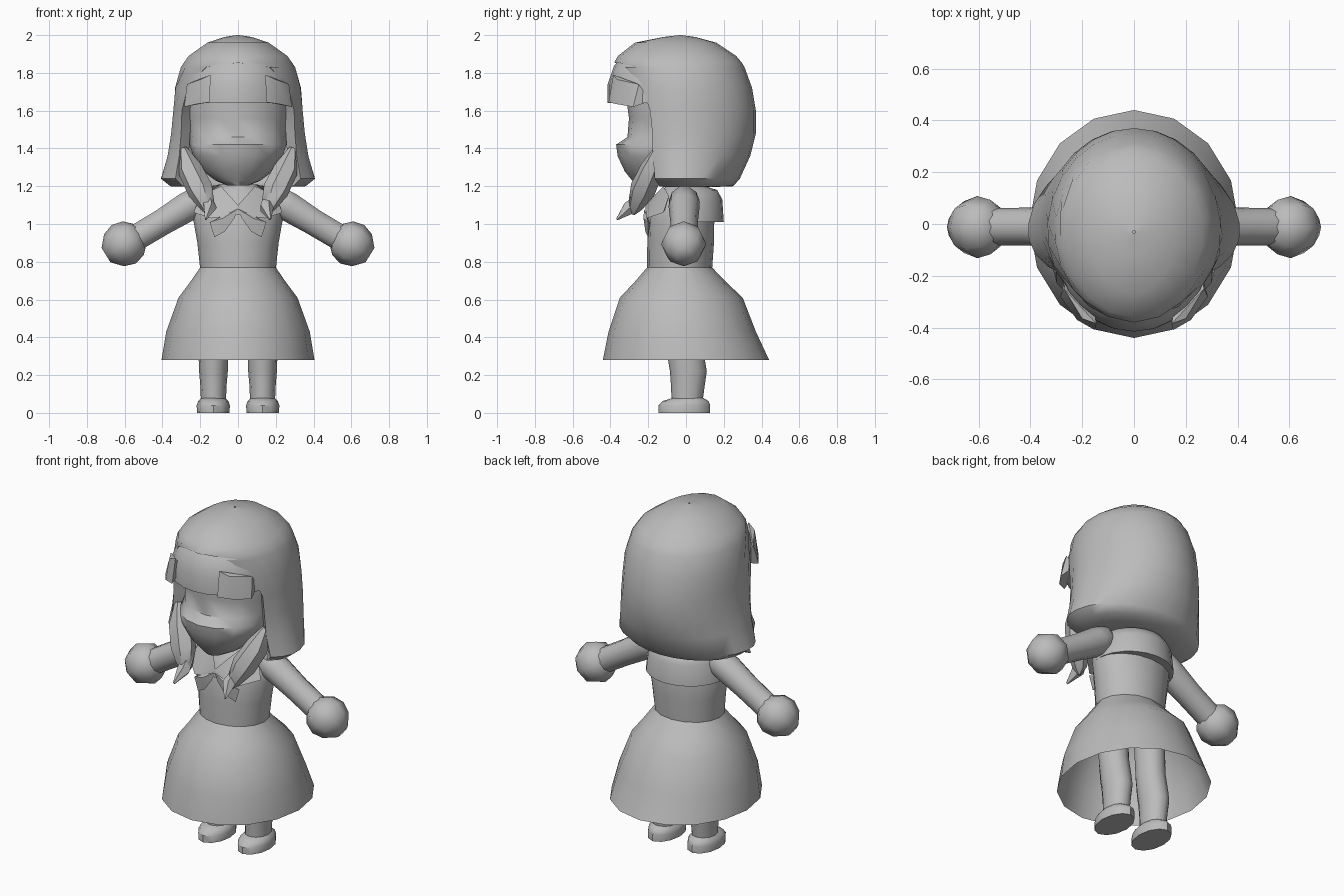
import bpy, bmesh, math
from mathutils import Vector

if "Cube" in bpy.data.objects:
    bpy.data.objects.remove(bpy.data.objects["Cube"])

grey = bpy.data.materials.new("plain grey")
grey.diffuse_color = (0.5, 0.5, 0.5, 1)
grey.use_nodes = True
grey.node_tree.nodes["Principled BSDF"].inputs["Base Color"].default_value = grey.diffuse_color


def finish(name, bm, angle=50):
    """Weld, orient and smooth a mesh, then add it to the scene."""
    bmesh.ops.remove_doubles(bm, verts=bm.verts, dist=0.0005)
    bmesh.ops.recalc_face_normals(bm, faces=bm.faces)
    me = bpy.data.meshes.new(name)
    bm.to_mesh(me)
    bm.free()
    ob = bpy.data.objects.new(name, me)
    bpy.context.collection.objects.link(ob)
    me.materials.append(grey)
    bpy.ops.object.select_all(action='DESELECT')
    ob.select_set(True)
    bpy.context.view_layer.objects.active = ob
    bpy.ops.object.shade_smooth_by_angle(angle=math.radians(angle))
    return ob


def skin(bm, rings, closed):
    """Join successive rows of points with quads."""
    rows = [[bm.verts.new(p) for p in r] for r in rings]
    n = len(rows[0])
    for a, b in zip(rows, rows[1:]):
        for i in range(n if closed else n - 1):
            j = (i + 1) % n
            bm.faces.new((a[i], a[j], b[j], b[i]))
    return rows


def loft(name, rows, n=16, cx=0, cap=(True, True), angle=50):
    """Stack of rings: (z, half width, front y, back y)."""
    rings = []
    for z, w, yf, yb in rows:
        c, r = (yf + yb) / 2, (yb - yf) / 2
        rings.append([(cx + w * math.sin(i * math.tau / n),
                       c + r * math.cos(i * math.tau / n), z) for i in range(n)])
    bm = bmesh.new()
    vs = skin(bm, rings, True)
    for use, ring in zip(cap, (vs[0], vs[-1])):
        if use:
            bm.faces.new(ring)
    return finish(name, bm, angle)


def tube(name, path, n=8, angle=50):
    """Tube along a path: (x, y, z, radius)."""
    pts = [Vector(p[:3]) for p in path]
    rings = []
    for k, p in enumerate(pts):
        d = pts[min(k + 1, len(pts) - 1)] - pts[max(k - 1, 0)]
        q = d.to_track_quat('Z', 'Y')
        r = path[k][3]
        rings.append([p + q @ Vector((r * math.cos(i * math.tau / n),
                                      r * math.sin(i * math.tau / n), 0)) for i in range(n)])
    bm = bmesh.new()
    vs = skin(bm, rings, True)
    bm.faces.new(vs[0])
    bm.faces.new(vs[-1])
    return finish(name, bm, angle)


def hull(name, pts):
    bm = bmesh.new()
    for p in pts:
        bm.verts.new(p)
    bmesh.ops.convex_hull(bm, input=bm.verts)
    return finish(name, bm, 35)


# Dress: open skirt and bodice
loft("skirt", [(0.28, .405, -.44, .44), (0.43, .38, -.41, .37), (0.61, .315, -.35, .30),
               (0.69, .255, -.275, .215), (0.77, .2, -.206, .138)], cap=(False, False))
loft("bodice", [(.76, .2, -.206, .138), (.9, .215, -.205, .148), (1.03, .238, -.2, .15),
                (1.12, .225, -.17, .13), (1.18, .14, -.12, .08), (1.21, .09, -.1, .05)])
loft("neck", [(1.12, .075, -.1, .05), (1.3, .075, -.1, .05)], n=10)

# Head with a recessed eye band and a projecting muzzle
loft("head", [(1.205, .06, -.27, -.12), (1.23, .12, -.285, -.02), (1.28, .185, -.325, .05),
              (1.36, .238, -.362, .12), (1.42, .256, -.37, .16), (1.46, .262, -.31, .18),
              (1.56, .272, -.302, .2), (1.66, .275, -.315, .2), (1.78, .24, -.3, .18),
              (1.86, .14, -.2, .1)])

# Hair: dome at the top, open around the face below; last value = half arc in degrees
CY = -.03
hair_rows = [(2.0, .005, -.035, -.025, 180), (1.99, .075, -.12, .05, 180),
             (1.96, .165, -.27, .16, 180), (1.89, .265, -.36, .265, 180),
             (1.855, .29, -.38, .295, 180), (1.83, .305, -.38, .31, 146),
             (1.72, .335, -.365, .35, 127), (1.6, .343, -.35, .37, 120),
             (1.48, .355, -.31, .37, 122), (1.36, .375, -.29, .34, 124),
             (1.24, .41, -.26, .285, 126), (1.2, .36, -.22, .25, 126),
             (1.195, .22, -.15, .13, 126), (1.21, .05, -.06, 0, 126)]
rings = []
for z, w, yf, yb, arc in hair_rows:
    ring = []
    for i in range(19):
        t = math.radians(arc) * (i / 9 - 1)
        c = math.cos(t)
        ring.append(Vector((w * math.sin(t), CY + c * ((yb - CY) if c > 0 else (CY - yf)), z)))
    if arc < 180 and z > 1.22:      # lip turning inwards to the face
        inner = lambda p: Vector((p.x * .84, p.y + .05, p.z))
    else:
        inner = lambda p: p.copy()
    rings.append([inner(ring[0])] + ring + [inner(ring[-1])])
bm = bmesh.new()
skin(bm, rings, False)
bmesh.ops.remove_doubles(bm, verts=bm.verts, dist=0.0005)
bmesh.ops.dissolve_degenerate(bm, edges=bm.edges, dist=0.0005)
finish("hair_shell", bm)

# Fringe band across the forehead, with its underside
rings = []
for z, rx, ry in [(1.87, .2, .25), (1.84, .25, .28), (1.74, .292, .315), (1.64, .3, .315), (1.645, .25, .2)]:
    rings.append([(rx * math.sin(math.radians(t)), -.1 - ry * math.cos(math.radians(t)), z)
                  for t in range(-75, 76, 15)])
bm = bmesh.new()
skin(bm, rings, False)
finish("fringe", bm)

for s, side in ((-1, "left"), (1, "right")):
    # Fringe tufts
    hull("fringe_tuft_" + side, [(s * x, y, z) for x, y, z in (
        (.145, -.385, 1.79), (.15, -.41, 1.645), (.285, -.28, 1.62), (.27, -.25, 1.74),
        (.22, -.37, 1.635), (.2, -.365, 1.765), (.16, -.3, 1.7), (.26, -.19, 1.65))])
    # Front hair locks, each ending in two points
    tube("front_lock_" + side, [(s * .29, -.15, 1.4, .02), (s * .255, -.18, 1.29, .065),
                                (s * .2, -.23, 1.18, .07), (s * .16, -.27, 1.09, .04),
                                (s * .155, -.28, 1.05, .008)], 6)
    tube("lock_tip_" + side, [(s * .165, -.23, 1.14, .03), (s * .15, -.3, 1.085, .038),
                              (s * .17, -.365, 1.025, .006)], 5)
    # Arms and round hands
    tube("arm_" + side, [(s * .16, -.01, 1.13, .05), (s * .21, -.01, 1.125, .08),
                         (s * .27, -.01, 1.09, .082), (s * .4, -.01, 1.01, .073),
                         (s * .56, -.01, .915, .072)], 10)
    d = Vector((s * .85, 0, -.53)).normalized()
    c = Vector((s * .605, -.012, .893))
    tube("hand_" + side, [tuple(c + d * a) + (r,) for a, r in (
        (-.105, .06), (-.06, .105), (0, .12), (.06, .1), (.11, .045))], 8, 60)
    # Legs and shoes
    loft("leg_" + side, [(.04, .065, -.075, .085), (.15, .07, -.08, .1), (.22, .076, -.085, .11),
                         (.28, .078, -.095, .1), (.4, .08, -.105, .075), (.72, .085, -.12, .06)],
         12, s * .13)
    loft("shoe_" + side, [(0, .086, -.145, .128), (.04, .088, -.145, .128),
                          (.062, .08, -.125, .12), (.08, .062, -.07, .09)], 12, s * .131, angle=40)
    # Lapels and bow tails
    hull("lapel_" + side, [(s * x, y, z) for x, y, z in (
        (.09, -.12, 1.2), (.0, -.215, 1.1), (.0, -.215, 1.05), (.14, -.21, 1.03),
        (.235, -.12, 1.06), (.2, -.09, 1.15), (.1, -.1, 1.1))])
    hull("bow_" + side, [(s * x, y, z) for x, y, z in (
        (.0, -.222, 1.08), (.02, -.22, 1.03), (.07, -.215, .96), (.125, -.2, .93),
        (.15, -.2, 1.01), (.08, -.225, 1.03), (.06, -.19, 1.0))])

# Collar flap over the back
rings = []
for z, w, yb in [(1.21, .1, .07), (1.18, .19, .165), (1.13, .22, .192), (1.01, .235, .2), (1.015, .2, .13)]:
    rings.append([(w * math.sin(math.radians(t)), -.02 + (yb + .02) * math.cos(math.radians(t)), z)
                  for t in range(-96, 97, 16)])
bm = bmesh.new()
skin(bm, rings, False)
finish("back_collar", bm)
